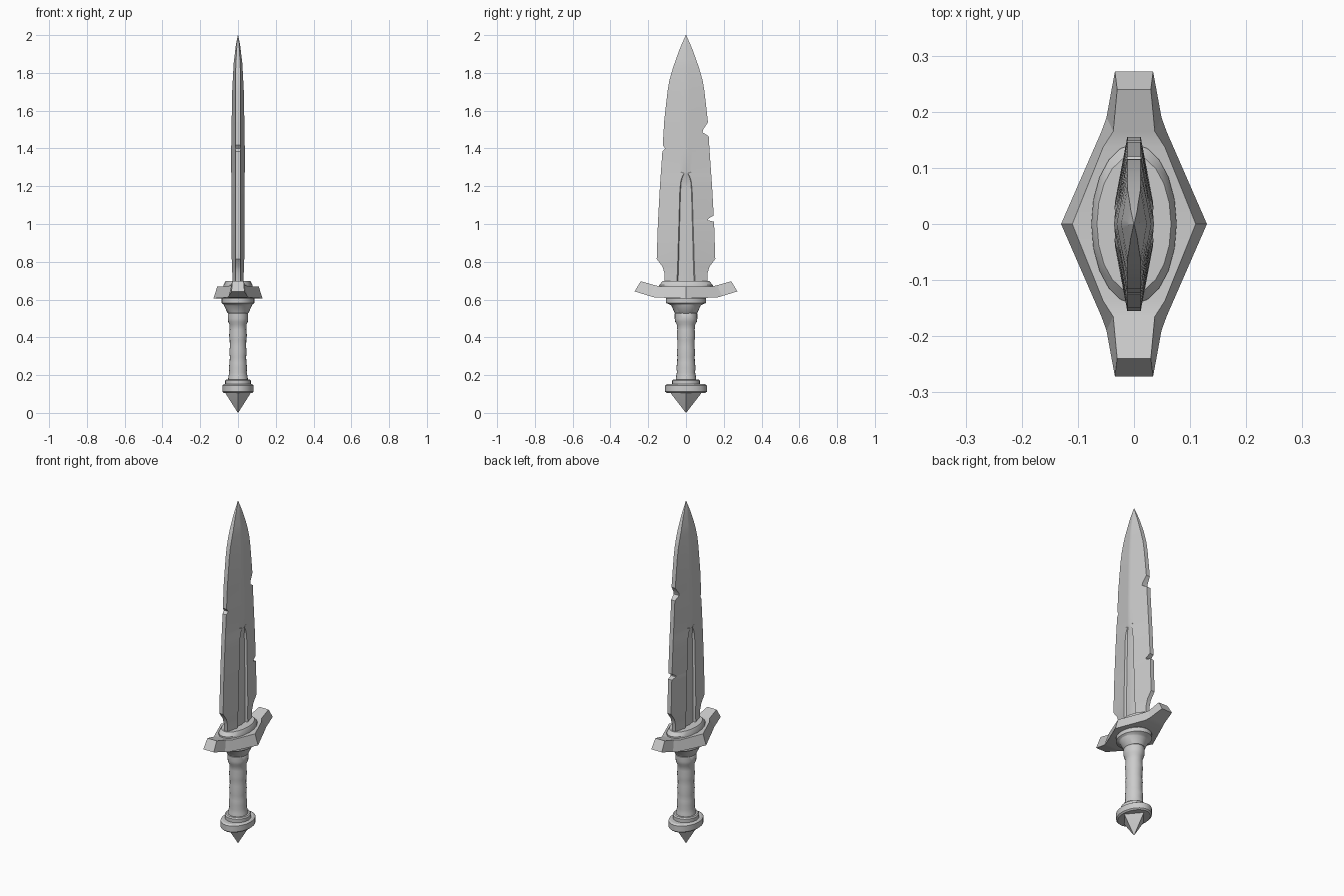
import bpy, bmesh, math

if "Cube" in bpy.data.objects:
    bpy.data.objects.remove(bpy.data.objects["Cube"])

GREY = (0.6, 0.6, 0.6, 1)
mat = bpy.data.materials.new("light_grey")
mat.use_nodes = True
mat.diffuse_color = GREY
mat.node_tree.nodes["Principled BSDF"].inputs["Base Color"].default_value = GREY


def loft(name, rings, angle=30):
    """Skin a stack of closed rings and cap both ends."""
    bm = bmesh.new()
    rows = [[bm.verts.new(p) for p in r] for r in rings]
    n = len(rows[0])
    for a, b in zip(rows, rows[1:]):
        for i in range(n):
            j = (i + 1) % n
            bm.faces.new((a[i], a[j], b[j], b[i]))
    bm.faces.new(rows[0])
    bm.faces.new(rows[-1])
    bmesh.ops.remove_doubles(bm, verts=bm.verts, dist=1e-5)
    bmesh.ops.recalc_face_normals(bm, faces=bm.faces)
    mesh = bpy.data.meshes.new(name)
    bm.to_mesh(mesh)
    bm.free()
    mesh.materials.append(mat)
    ob = bpy.data.objects.new(name, mesh)
    bpy.context.collection.objects.link(ob)
    bpy.ops.object.select_all(action='DESELECT')
    ob.select_set(True)
    bpy.context.view_layer.objects.active = ob
    bpy.ops.object.shade_smooth_by_angle(angle=math.radians(angle))
    return ob


def turned(name, profile, sides=24, angle=30):
    """Elliptical turned part from (x radius, y radius, z) rows."""
    loft(name, [[(rx * math.cos(2 * math.pi * i / sides),
                  ry * math.sin(2 * math.pi * i / sides), z) for i in range(sides)]
                for rx, ry, z in profile], angle)


def interp(table, z):
    for (z0, v0), (z1, v1) in zip(table, table[1:]):
        if z <= z1:
            return v0 + (v1 - v0) * max(0, z - z0) / (z1 - z0)
    return table[-1][1]


# Blade: half-width outline, thickness, and the nicks in each edge
WIDTH = [(.66, .112), (.74, .114), (.775, .125), (.815, .155), (1.0, .149), (1.2, .138),
         (1.4, .124), (1.55, .115), (1.7, .098), (1.76, .088), (1.82, .071), (1.87, .054),
         (1.92, .036), (1.96, .019), (2.0, .001)]
THICK = [(.66, .036), (1.4, .036), (1.7, .031), (1.85, .023), (1.95, .011), (2.0, .001)]
RIGHT_NICKS = [(.66, 1), (1.012, 1), (1.02, .79), (1.028, .80), (1.045, 1),
               (1.465, 1), (1.485, .74), (1.50, .77), (1.537, 1), (2, 1)]
LEFT_NICKS = [(.66, 1), (1.385, 1), (1.40, .89), (1.417, 1), (2, 1)]
# Fuller half-width along the blade, rounded off at its upper end
FULLER = [(.66, .05), (.76, .045), (1.0, .038), (1.17, .033), (1.22, .029), (1.25, .021),
          (1.268, .010), (1.275, .004)]


def blade_ring(z):
    w, t = interp(WIDTH, z), interp(THICK, z)
    edge = min(.012, t * .5)
    thick = lambda y: t + (edge - t) * abs(y) / w
    f = interp(FULLER, z) if z < 1.275 else min(.03, w * .35)
    sunk = max(0, min(1, (1.275 - z) / .06))
    side = []
    for s in (-1, -.88, -.45, 0, .45, .88, 1):
        depth = .013 * sunk if abs(s) < .5 else (.010 * sunk if abs(s) < .9 else -.004 * sunk)
        side.append((thick(s * f) - depth, s * f))
    lo = -w * interp(LEFT_NICKS, z)
    hi = w * interp(RIGHT_NICKS, z)
    side = [(thick(lo), lo)] + side + [(thick(hi), hi)]
    return [(x, y, z) for x, y in side] + [(-x, y, z) for x, y in reversed(side)]


levels = sorted({z for t in (WIDTH, THICK, RIGHT_NICKS, LEFT_NICKS, FULLER) for z, _ in t})
loft("blade", [blade_ring(z) for z in levels], 25)

# Crossguard: (bottom y, z, half-width, top y, z, half-width), mirrored front to back
half = [(0, .606, .13, 0, .668, .11), (.165, .611, .058, .137, .669, .055),
        (.19, .618, .049, .165, .676, .037), (.272, .643, .034, .24, .697, .03)]
sections = [(-a, b, c, -d, e, f) for a, b, c, d, e, f in reversed(half[1:])] + half
loft("crossguard", [[(-wb, yb, zb), (wb, yb, zb), (wt, yt, zt), (-wt, yt, zt)]
                    for yb, zb, wb, yt, zt, wt in sections], 15)

# Raised oval socket around the blade root
turned("blade_socket", [(.076, .142, .655), (.076, .142, .678), (.066, .122, .698),
                        (.058, .112, .698)], 20)

# Collar under the guard
turned("collar", [(.078, .098, .615), (.087, .107, .605), (.087, .107, .582), (.076, .086, .574),
                  (.074, .078, .568), (.056, .06, .53), (.05, .05, .525)])

# Grip with soft swells
turned("grip", [(.045, .048, .535), (.053, .06, .527), (.054, .06, .50), (.052, .057, .482),
                (.045, .049, .468), (.044, .046, .44), (.047, .049, .41), (.044, .046, .385),
                (.043, .045, .35), (.046, .048, .325), (.043, .046, .295), (.045, .047, .265),
                (.048, .051, .24), (.046, .048, .215), (.05, .052, .195), (.055, .056, .165)],
       20, 45)

# Pommel: upper ring, oval disc and pointed end
turned("pommel_ring", [(.062, .066, .178), (.068, .073, .172), (.068, .073, .145)])
turned("pommel_disc", [(.074, .10, .152), (.083, .11, .146), (.083, .11, .112), (.075, .102, .105)])
turned("pommel_spike", [(.068, .082, .108), (.064, .078, .10), (.0005, .0005, 0)], 4)
